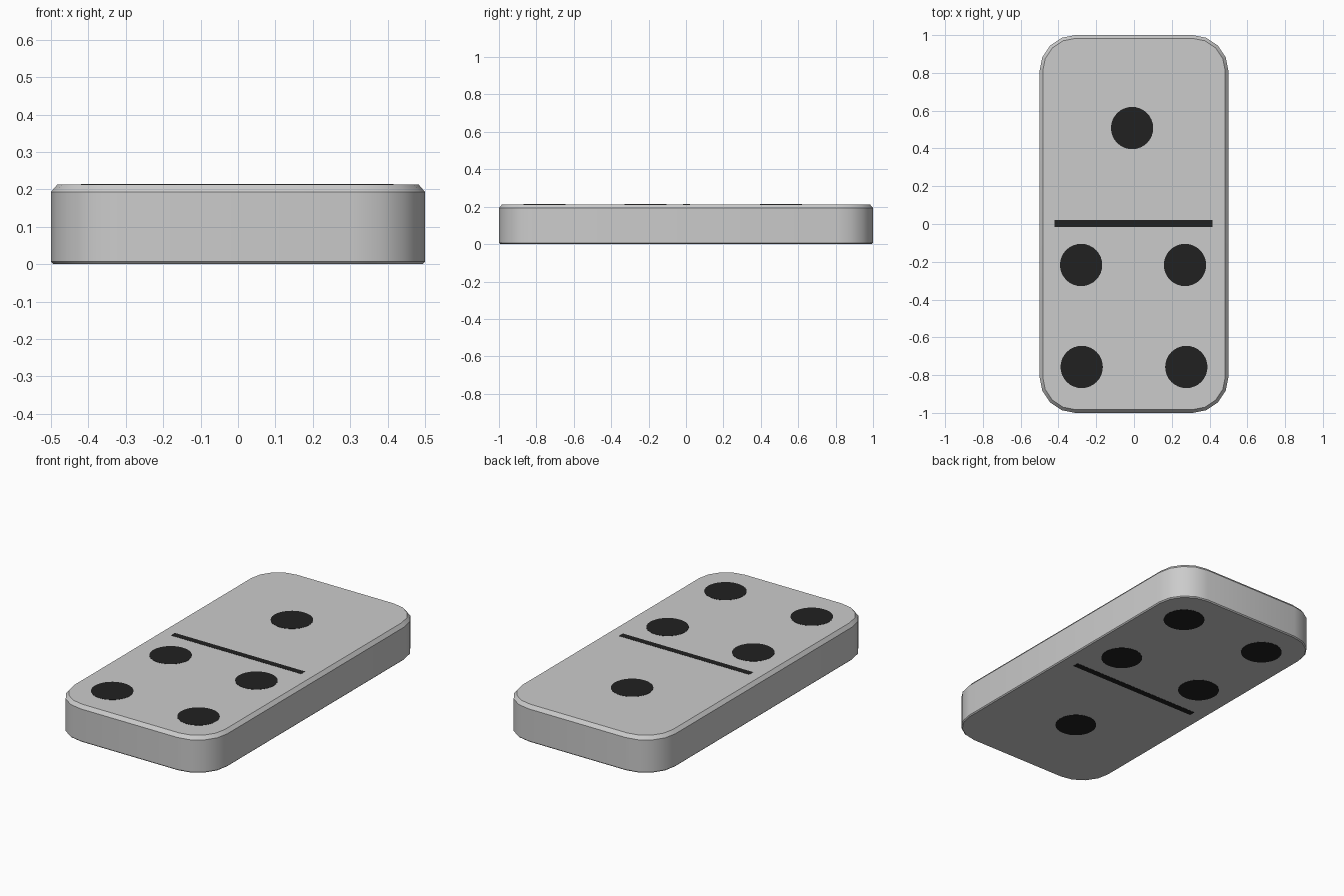
import bpy, bmesh
from math import cos, sin, pi

if "Cube" in bpy.data.objects:
    bpy.data.objects.remove(bpy.data.objects["Cube"])

W, L, H, R = 0.5, 1.0, 0.212, 0.19      # half width, half length, height, corner radius
LIFT = 0.001                            # marks sit just proud of the faces

black = bpy.data.materials.new("black")
black.diffuse_color = (0.015, 0.015, 0.015, 1)
black.use_nodes = True
black.node_tree.nodes["Principled BSDF"].inputs["Base Color"].default_value = black.diffuse_color


def add_object(name, bm, mat=None):
    bmesh.ops.recalc_face_normals(bm, faces=bm.faces)
    me = bpy.data.meshes.new(name)
    bm.to_mesh(me)
    bm.free()
    ob = bpy.data.objects.new(name, me)
    bpy.context.collection.objects.link(ob)
    if mat:
        me.materials.append(mat)
    return ob


def outline(inset, segments=4):
    """Rounded rectangle, shrunk by inset."""
    r = R - inset
    pts = []
    for k, (sx, sy) in enumerate([(1, 1), (-1, 1), (-1, -1), (1, -1)]):
        for i in range(segments + 1):
            a = (k + i / segments) * pi / 2
            pts.append((sx * (W - R) + r * cos(a), sy * (L - R) + r * sin(a)))
    return pts


# Tile body: stacked rounded outlines, chamfered top and a tiny eased bottom edge
bm = bmesh.new()
rings = [[bm.verts.new((x, y, z)) for x, y in outline(inset)]
         for inset, z in [(0.006, 0), (0, 0.006), (0, H - 0.02), (0.017, H)]]
for lo, hi in zip(rings, rings[1:]):
    for i in range(len(lo)):
        j = (i + 1) % len(lo)
        bm.faces.new((lo[i], lo[j], hi[j], hi[i]))
bm.faces.new(rings[0][::-1])
bm.faces.new(rings[-1])
body = add_object("tile_body", bm)
bpy.context.view_layer.objects.active = body
body.select_set(True)
bpy.ops.object.shade_smooth_by_angle(angle=pi / 6)
body.select_set(False)

# Pips and divider: thin inlays on the top, turned over end for end underneath
PIPS = [(-0.01, 0.508), (-0.28, -0.217), (0.27, -0.217), (-0.277, -0.757), (0.277, -0.757)]
for side, flip, z in [("top", 1, H), ("bottom", -1, 0)]:
    for n, (x, y) in enumerate(PIPS):
        bm = bmesh.new()
        bmesh.ops.create_cone(bm, cap_ends=True, segments=32, radius1=0.112,
                              radius2=0.112, depth=2 * LIFT)
        add_object(f"{side}_pip_{n + 1}", bm, black).location = (x, y * flip, z)
    bm = bmesh.new()
    bmesh.ops.create_cube(bm, size=1)
    bmesh.ops.scale(bm, vec=(0.836, 0.036, 2 * LIFT), verts=bm.verts)
    add_object(f"{side}_divider", bm, black).location = (-0.002, 0.003 * flip, z)

# Rest the underside marks on the ground
for ob in bpy.context.collection.objects:
    ob.location.z += LIFT
